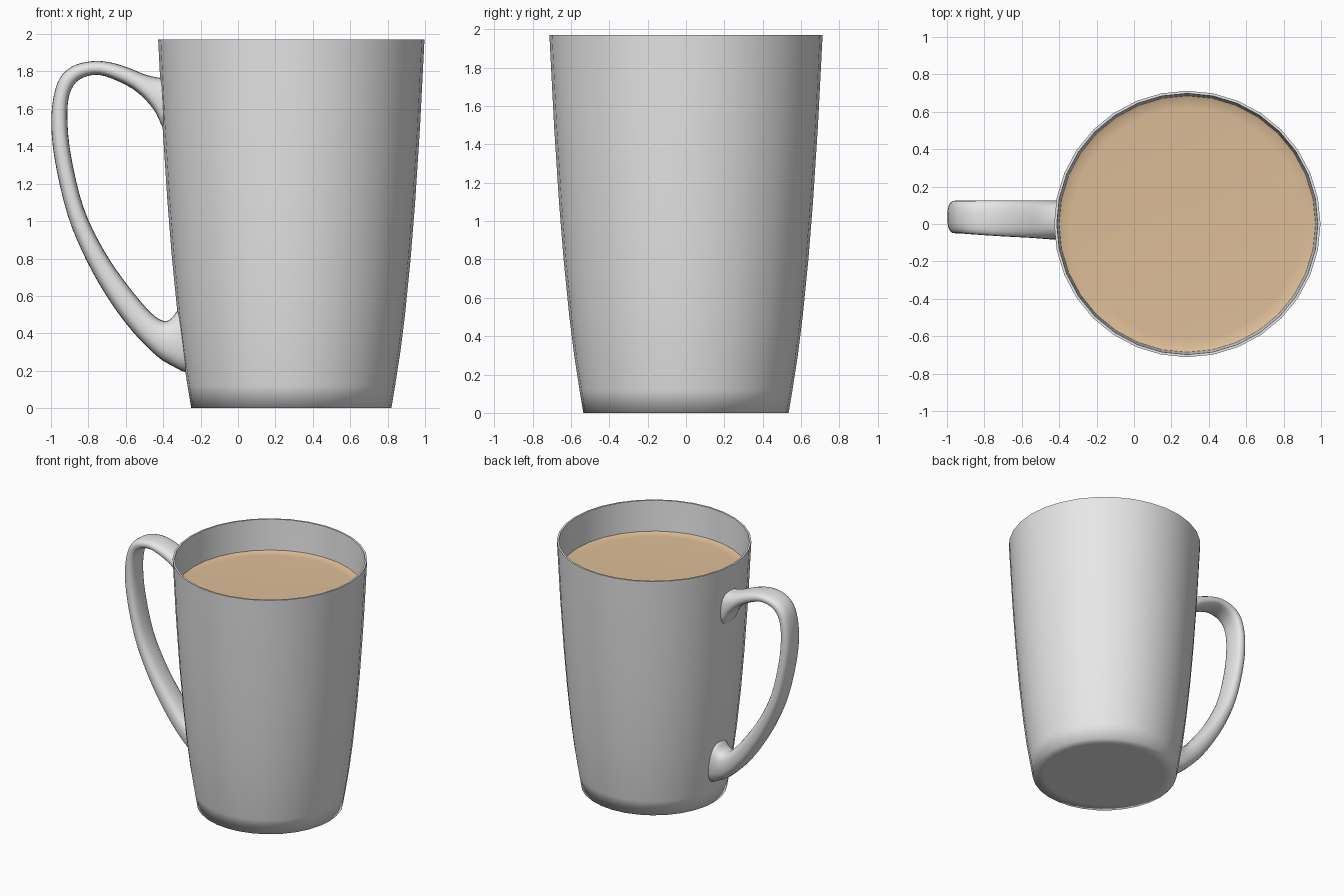
import bpy, bmesh, math
from mathutils import Vector

if "Cube" in bpy.data.objects:
    bpy.data.objects.remove(bpy.data.objects["Cube"])

CX = 0.285        # cup axis
SIDES = 32
WALL = 0.014      # wall thickness


def material(name, rgb):
    m = bpy.data.materials.new(name)
    m.diffuse_color = (*rgb, 1)
    m.use_nodes = True
    m.node_tree.nodes["Principled BSDF"].inputs["Base Color"].default_value = m.diffuse_color
    return m


def finish(name, bm, mat, angle):
    me = bpy.data.meshes.new(name)
    bm.to_mesh(me)
    bm.free()
    ob = bpy.data.objects.new(name, me)
    bpy.context.collection.objects.link(ob)
    me.materials.append(mat)
    bpy.ops.object.select_all(action='DESELECT')
    ob.select_set(True)
    bpy.context.view_layer.objects.active = ob
    bpy.ops.object.shade_smooth_by_angle(angle=math.radians(angle))
    return ob


def bridge(bm, a, b):
    for i in range(len(a)):
        j = (i + 1) % len(a)
        bm.faces.new((a[i], a[j], b[j], b[i]))


def lathe(profile, cap_start, cap_end):
    """Revolve (radius, z) points around the cup axis."""
    bm = bmesh.new()
    rings = []
    for r, z in profile:
        rings.append([bm.verts.new((CX + r * math.cos(2 * math.pi * i / SIDES),
                                    r * math.sin(2 * math.pi * i / SIDES), z))
                      for i in range(SIDES)])
    for a, b in zip(rings, rings[1:]):
        bridge(bm, a, b)
    if cap_start:
        bm.faces.new(rings[0][::-1])
    if cap_end:
        bm.faces.new(rings[-1])
    return bm


def smooth_path(pts, steps):
    """Catmull-Rom interpolation through tuples."""
    v = [Vector(p) for p in pts]
    v = [2 * v[0] - v[1]] + v + [2 * v[-1] - v[-2]]
    out = []
    for k in range(1, len(v) - 2):
        a, b, c, d = v[k - 1:k + 3]
        for s in range(steps):
            t = s / steps
            out.append(0.5 * (2 * b + (c - a) * t + (2 * a - 5 * b + 4 * c - d) * t * t
                              + (3 * b - a - 3 * c + d) * t ** 3))
    return out + [v[-2]]


white = material("white_ceramic", (0.8, 0.8, 0.8))
milky = material("milky_coffee", (0.72, 0.51, 0.31))

# Cup: outer wall, lip, inner wall and floor as one closed shell
outer = [(0.535, 0), (0.555, 0.12), (0.583, 0.3), (0.608, 0.5), (0.638, 0.8),
         (0.662, 1.1), (0.688, 1.5), (0.712, 1.97)]
inner = [(r - WALL, z) for r, z in reversed(outer[1:])]
cup_bm = lathe([(0.45, 0)] + outer + inner + [(0.45, 0.06)], True, True)
bmesh.ops.recalc_face_normals(cup_bm, faces=cup_bm.faces[:])
finish("cup", cup_bm, white, 85)


def cup_radius(z):
    for (r0, z0), (r1, z1) in zip(outer, outer[1:]):
        if z <= z1:
            return r0 + (r1 - r0) * (z - z0) / (z1 - z0)
    return outer[-1][0]


# Coffee: flat surface with a small upturned edge
coffee_bm = lathe([(0.62, 1.715), (0.67, 1.718), (0.692, 1.73)], False, False)
coffee_bm.verts.ensure_lookup_table()
coffee_bm.faces.new(coffee_bm.verts[:SIDES])
for f in coffee_bm.faces:
    f.normal_update()
    if f.normal.z < 0:
        f.normal_flip()
finish("coffee", coffee_bm, milky, 60)

# Handle stations: outer edge x, z, inner edge x, z, low y
stations = [
    (-0.42, 1.765, -0.40, 1.49, -0.085), (-0.50, 1.785, -0.45, 1.595, -0.08),
    (-0.60, 1.825, -0.54, 1.69, -0.073), (-0.69, 1.85, -0.65, 1.752, -0.068),
    (-0.78, 1.855, -0.755, 1.782, -0.062), (-0.89, 1.825, -0.85, 1.755, -0.055),
    (-0.965, 1.74, -0.90, 1.68, -0.05), (-0.998, 1.56, -0.912, 1.55, -0.05),
    (-0.98, 1.33, -0.893, 1.35, -0.05), (-0.91, 1.03, -0.825, 1.07, -0.05),
    (-0.81, 0.79, -0.715, 0.84, -0.053), (-0.69, 0.58, -0.585, 0.65, -0.058),
    (-0.56, 0.405, -0.465, 0.51, -0.065), (-0.43, 0.275, -0.395, 0.466, -0.075),
    (-0.35, 0.225, -0.355, 0.482, -0.082), (-0.285, 0.19, -0.323, 0.525, -0.085)]

N = 20
bm = bmesh.new()
path = smooth_path([(Vector(s)) for s in stations], 4)
rings = []
for k, (ox, oz, ix, iz, ylo) in enumerate(path):
    ring = []
    yhi = 0.125
    for i in range(N):
        a = 2 * math.pi * i / N
        c, s = math.cos(a), math.sin(a)
        u = math.copysign(abs(c) ** 0.75, c)      # across thickness
        w = math.copysign(abs(s) ** 0.75, s)      # across width
        x = (ox + ix) / 2 + u * (ox - ix) / 2
        z = (oz + iz) / 2 + u * (oz - iz) / 2
        y = (ylo + yhi) / 2 + w * (yhi - ylo) / 2
        if k in (0, len(path) - 1):               # ends sit inside the cup wall
            x = CX - math.sqrt((cup_radius(z) - 0.007) ** 2 - y * y)
        ring.append(bm.verts.new((x, y, z)))
    rings.append(ring)
for a, b in zip(rings, rings[1:]):
    bridge(bm, a, b)
bmesh.ops.recalc_face_normals(bm, faces=bm.faces[:])
finish("handle", bm, white, 80)
